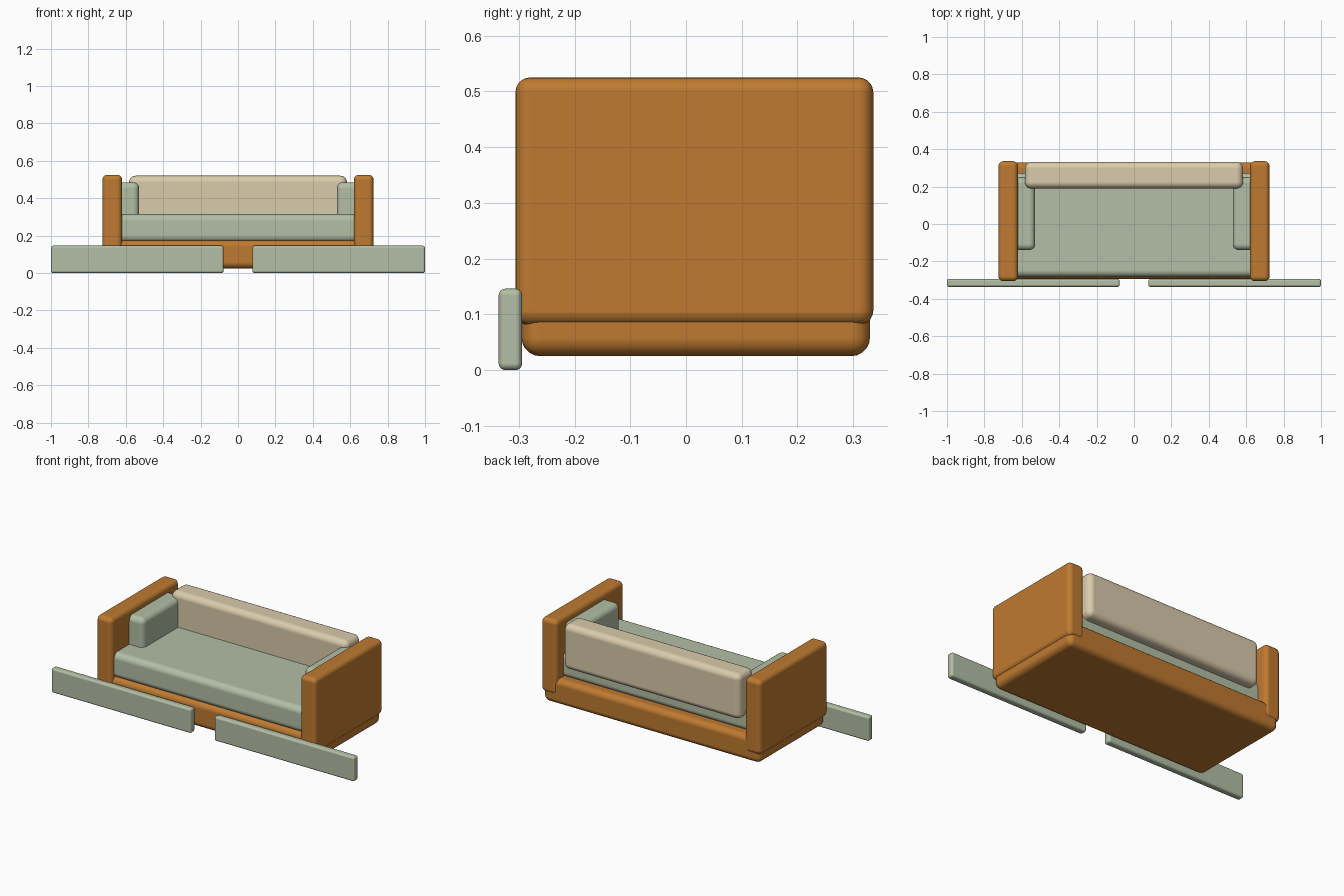
import bpy

if "Cube" in bpy.data.objects:
    bpy.data.objects.remove(bpy.data.objects["Cube"])

def material(name, rgb):
    m = bpy.data.materials.new(name)
    m.diffuse_color = (*rgb, 1)
    m.use_nodes = True
    m.node_tree.nodes["Principled BSDF"].inputs["Base Color"].default_value = m.diffuse_color
    return m

orange = material("burnt orange", (0.52, 0.195, 0.030))
sage = material("sage green", (0.45, 0.52, 0.38))
cream = material("warm cream", (0.70, 0.60, 0.41))

def soft_box(name, x, y, z, radius, mat):
    """Rounded box spanning the given (min, max) ranges."""
    bpy.ops.mesh.primitive_cube_add(size=1)
    ob = bpy.context.object
    ob.name = name
    for v in ob.data.vertices:
        v.co = [r[0] if c < 0 else r[1] for c, r in zip(v.co, (x, y, z))]
    ob.data.materials.append(mat)
    bpy.ops.object.shade_smooth_by_angle()
    bev = ob.modifiers.new("rounding", 'BEVEL')
    bev.width = radius
    bev.segments = 5
    # flat sides keep clean shading next to the rounded edges
    bev.harden_normals = True
    return ob

# Sofa body
soft_box("base", (-0.715, 0.715), (-0.295, 0.33), (0.025, 0.175), 0.033, orange)
soft_box("seat", (-0.66, 0.66), (-0.283, 0.272), (0.165, 0.315), 0.035, sage)
soft_box("back_cushion", (-0.583, 0.583), (0.19, 0.332), (0.25, 0.52), 0.035, cream)

# Mirrored pairs: arms, side cushions and the long front boards
def pair(name, x, *rest):
    soft_box("right_" + name, x, *rest)
    soft_box("left_" + name, (-x[1], -x[0]), *rest)

pair("arm", (0.62, 0.725), (-0.306, 0.336), (0.08, 0.525), 0.027, orange)
pair("side_cushion", (0.528, 0.665), (-0.14, 0.25), (0.27, 0.485), 0.033, sage)
pair("front_board", (0.077, 1.0), (-0.336, -0.294), (0.0, 0.146), 0.012, sage)
